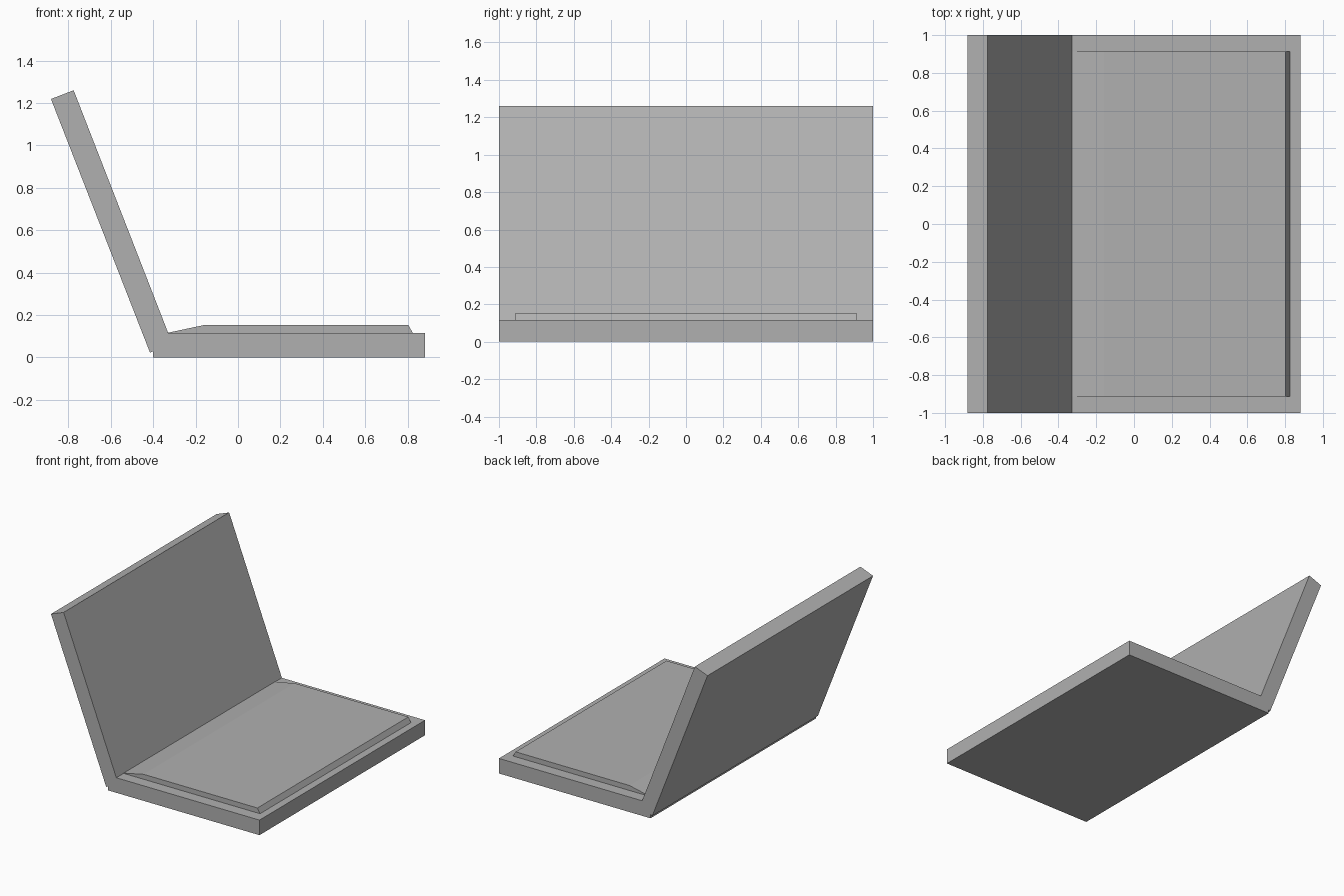
import bpy
import bmesh

cube = bpy.data.objects.get("Cube")
if cube:
    bpy.data.objects.remove(cube, do_unlink=True)

# Single plain grey
grey = bpy.data.materials.new("mid_grey")
grey.use_nodes = True
colour = (0.435, 0.435, 0.435, 1.0)
grey.diffuse_color = colour
grey.node_tree.nodes["Principled BSDF"].inputs["Base Color"].default_value = colour


def extrude_profile(name, profile, half_width):
    """Solid made by sweeping an (x, z) profile across y."""
    bm = bmesh.new()
    face = bm.faces.new([bm.verts.new((x, -half_width, z)) for x, z in profile])
    swept = bmesh.ops.extrude_face_region(bm, geom=[face])["geom"]
    verts = [v for v in swept if isinstance(v, bmesh.types.BMVert)]
    bmesh.ops.translate(bm, verts=verts, vec=(0, 2 * half_width, 0))
    bmesh.ops.recalc_face_normals(bm, faces=bm.faces)
    mesh = bpy.data.meshes.new(name)
    bm.to_mesh(mesh)
    bm.free()
    mesh.materials.append(grey)
    obj = bpy.data.objects.new(name, mesh)
    bpy.context.collection.objects.link(obj)
    return obj


# Base slab, mitred at the hinge
extrude_profile("base", [(-0.40, 0.0), (0.882, 0.0), (0.882, 0.115),
                         (-0.329, 0.115), (-0.40, 0.029)], 1.0)

# Lid leaning back, sharing the hinge mitre
extrude_profile("lid", [(-0.415, 0.023), (-0.40, 0.029), (-0.329, 0.115),
                        (-0.775, 1.26), (-0.882, 1.219)], 1.0)

# Raised deck, ramped at the hinge and bevelled at the open edge, sunk into the base
extrude_profile("raised_deck", [(-0.329, 0.10), (0.825, 0.10), (0.825, 0.115),
                                (0.803, 0.153), (-0.16, 0.153), (-0.329, 0.117)], 0.912)
